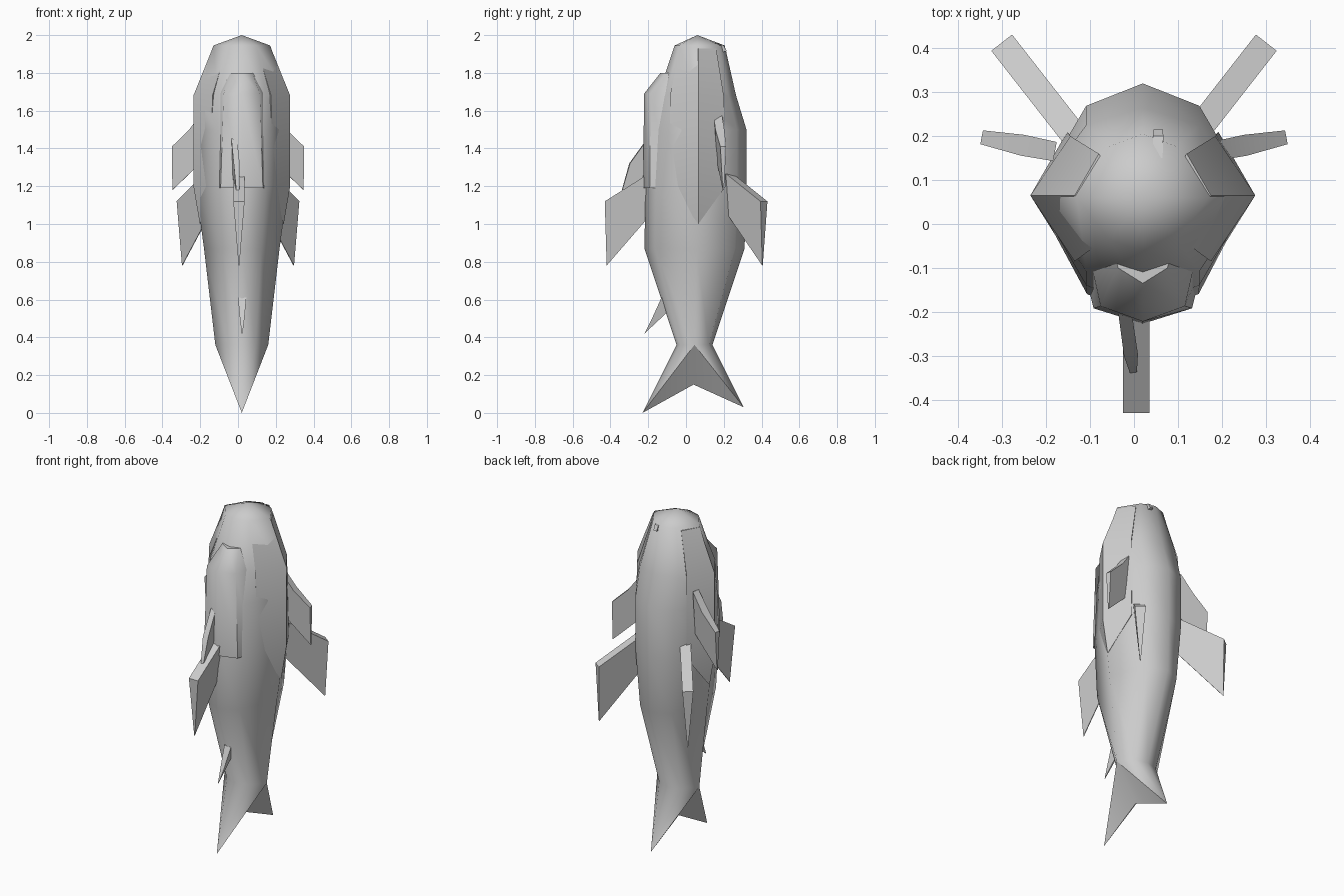
import bpy, bmesh
from math import radians, sin, cos
from mathutils import Vector

if "Cube" in bpy.data.objects:
    bpy.data.objects.remove(bpy.data.objects["Cube"])

CX = 0.02  # body axis sits slightly off centre


def make(name, verts, faces, angle):
    me = bpy.data.meshes.new(name)
    me.from_pydata([tuple(v) for v in verts], [], faces)
    bm = bmesh.new()
    bm.from_mesh(me)
    bmesh.ops.recalc_face_normals(bm, faces=bm.faces)
    bm.to_mesh(me)
    bm.free()
    ob = bpy.data.objects.new(name, me)
    bpy.context.collection.objects.link(ob)
    bpy.ops.object.select_all(action='DESELECT')
    ob.select_set(True)
    bpy.context.view_layer.objects.active = ob
    bpy.ops.object.shade_smooth_by_angle(angle=radians(angle))
    return ob


def bridge(a, b, n):
    return [(a + i, a + (i + 1) % n, b + (i + 1) % n, b + i) for i in range(n)]


# Body: eight-sided rings (z, half width, front y, widest y, back y)
rings = [(1.945, .15, -.06, .06, .205), (1.68, .248, -.15, .065, .265),
         (1.5, .248, -.19, .065, .32), (1.2, .245, -.215, .065, .32),
         (.87, .2, -.22, .055, .31), (.36, .14, -.05, .045, .14)]
verts, faces = [], []
for z, w, f, m, b in rings:
    fy, by = m + .8 * (f - m), m + .8 * (b - m)
    verts += [(CX + x, y, z) for x, y in
              [(0, f), (.52 * w, fy), (w, m), (.52 * w, by), (0, b),
               (-.52 * w, by), (-w, m), (-.52 * w, fy)]]
for r in range(len(rings) - 1):
    faces += bridge(r * 8, r * 8 + 8, 8)
# Snout tip, and forked tail closing the last ring
nose = len(verts)
verts += [(CX, .06, 2), (CX, -.23, 0), (CX, .04, .15), (CX, .305, .03)]
faces += [(i, (i + 1) % 8, nose) for i in range(8)]
last = (len(rings) - 1) * 8
low, notch, high = nose + 1, nose + 2, nose + 3
for i in range(8):
    tip = high if 2 <= i <= 5 else low
    faces.append((last + i, last + (i + 1) % 8, tip))
for side in (2, 6):
    faces += [(last + side, low, notch), (last + side, notch, high)]
make("fish_body", verts, faces, 60)

# Side plates: (z, front edge x/y, ridge x, back edge x/y), pointed at the bottom
plate = [(1.93, .08, -.03, .155, .10, .16), (1.68, .155, -.085, .256, .165, .2),
         (1.2, .165, -.08, .256, .172, .21)]
for s, side in ((1, "right"), (-1, "left")):
    verts, faces = [], []
    for z, xf, yf, xr, xb, yb in plate:
        verts += [(CX + s * xf, yf, z), (CX + s * xr, .065, z), (CX + s * xb, yb, z),
                  (CX + s * .04, .065, z)]
    verts.append((CX + s * .222, .065, 1.0))
    faces = bridge(0, 4, 4) + bridge(4, 8, 4) + [(0, 1, 2, 3)]
    faces += [(8 + i, 8 + (i + 1) % 4, 12) for i in range(4)]
    make("gill_plate_" + side, verts, faces, 45)

# Throat plate under the head
throat = [(1.8, .07, -.05, -.135), (1.69, .12, -.08, -.222), (1.19, .14, -.08, -.227)]
verts = []
for z, w, yb, yf in throat:
    verts += [(CX + x, y, z) for x, y in
              [(-w, yb), (-.8 * w, yf + .035), (0, yf), (.8 * w, yf + .035), (w, yb)]]
faces = bridge(0, 5, 5) + bridge(5, 10, 5) + [(0, 1, 2, 3, 4), (10, 11, 12, 13, 14)]
make("throat_plate", verts, faces, 45)


# Fins: outline of (distance, z, half thickness) running out from a root point
def fin(name, root, angle, outline):
    a = radians(angle)
    out, across = Vector((cos(a), sin(a), 0)), Vector((-sin(a), cos(a), 0))
    base = Vector((root[0], root[1], 0))
    verts = [base + out * d + across * (t * k) + Vector((0, 0, z))
             for k in (1, -1) for d, z, t in outline]
    n = len(outline)
    faces = bridge(0, n, n) + [tuple(range(n)), tuple(range(n, 2 * n))]
    make(name, verts, faces, 30)


stabiliser = [(0, 1.29, .03), (.27, 1.12, .03), (.26, .78, .002), (0, 1.08, .002)]
fin("stabiliser_right", (.135, .20), 52, stabiliser)
fin("stabiliser_left", (-.135, .20), 128, stabiliser)
fin("stabiliser_front", (.005, -.16), -90, stabiliser)

pectoral = [(0, 1.6, .022), (.075, 1.5, .024), (.17, 1.41, .016), (.17, 1.18, .003), (0, 1.34, .004)]
fin("pectoral_fin_right", (.18, .165), 11, pectoral)
fin("pectoral_fin_left", (-.18, .165), 169, pectoral)

fin("belly_fin", (-.025, -.17), -82,
    [(0, 1.5, .015), (.13, 1.32, .016), (.17, 1.18, .008), (0, 1.26, .008)])
fin("rear_belly_fin", (.022, -.07), -90,
    [(0, .63, .022), (.06, .61, .022), (.11, .5, .012), (.15, .42, .002), (0, .56, .006)])

# Small nostril ridge on the crown
fin("nostril", (.055, .15), 90,
    [(0, 1.96, .01), (.05, 1.945, .012), (.066, 1.915, .01), (0, 1.9, .01)])
